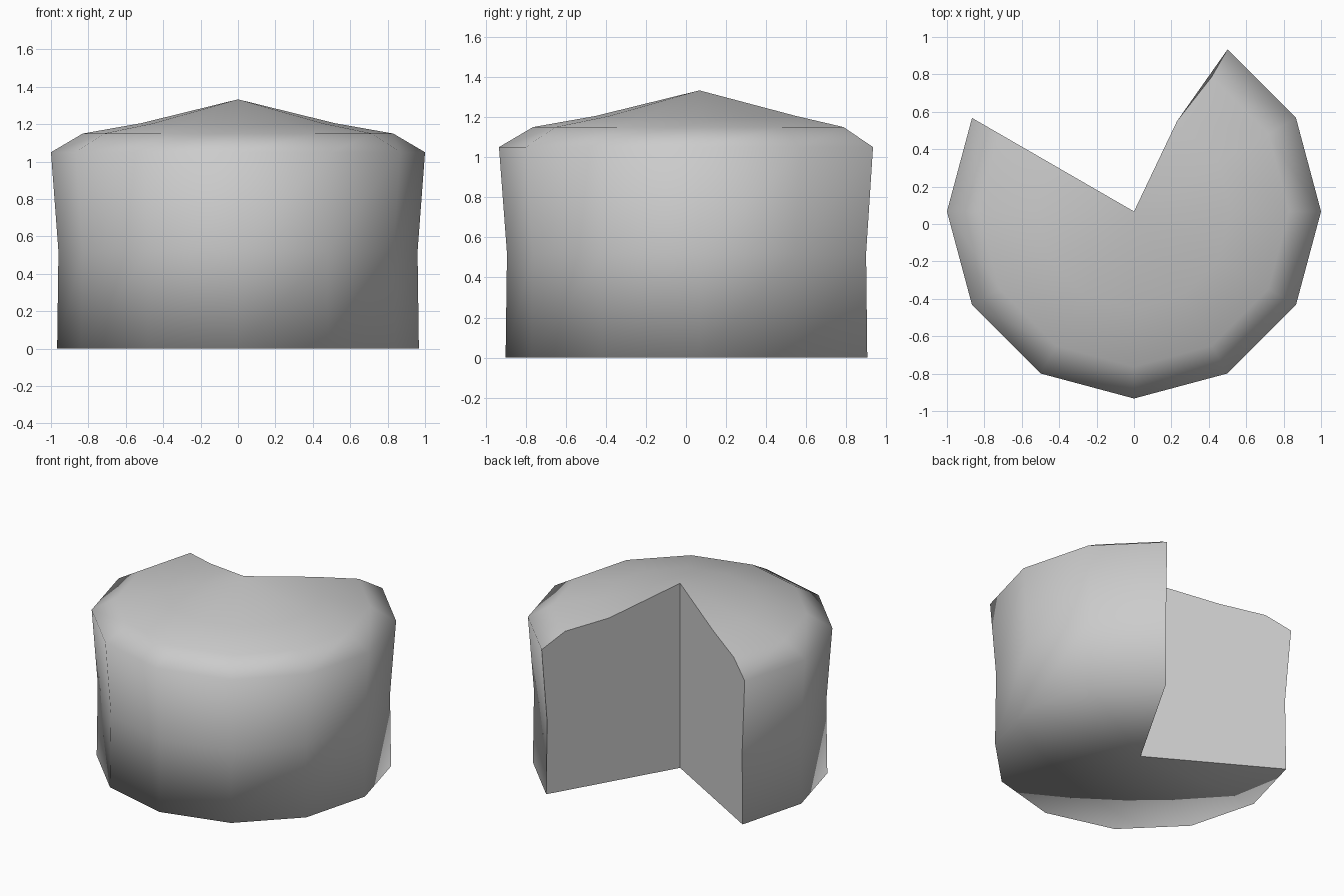
import bpy, bmesh
from math import cos, sin, radians

cube = bpy.data.objects.get("Cube")
if cube:
    bpy.data.objects.remove(cube, do_unlink=True)

# Wheel outline as (radius, height), between the bottom and top centre points
PROFILE = [(0.967, 0), (0.96, 0.52), (1, 1.05), (0.83, 1.15), (0.52, 1.205)]
TOP = 1.333
CENTRE_Y = 0.067
START, STEP, SEGMENTS = 150, 30, 9


def ring_vert(bm, radius, angle, z):
    a = radians(angle)
    return bm.verts.new((radius * cos(a), CENTRE_Y + radius * sin(a), z))


bm = bmesh.new()
bottom = bm.verts.new((0, CENTRE_Y, 0))
top = bm.verts.new((0, CENTRE_Y, TOP))
columns = []
for i in range(SEGMENTS + 1):
    columns.append([ring_vert(bm, r, START + STEP * i, z) for r, z in PROFILE])

# Small outward bulge on the upper edge of one cut
bulge = columns[-1][-1].co
bulge.x, bulge.y = 0.23, 0.55

# Outer skin: base, wall, shoulder and domed top
for a, b in zip(columns, columns[1:]):
    bm.faces.new((bottom, b[0], a[0]))
    for k in range(len(PROFILE) - 1):
        bm.faces.new((a[k], b[k], b[k + 1], a[k + 1]))
    bm.faces.new((a[-1], b[-1], top))

# Flat faces of the missing wedge
cuts = [bm.faces.new([bottom] + c + [top]) for c in (columns[0], columns[-1])]
bmesh.ops.recalc_face_normals(bm, faces=bm.faces[:])
for f in bm.faces:
    f.smooth = True
for f in cuts:
    f.smooth = False
    for e in f.edges:
        e.smooth = False

mesh = bpy.data.meshes.new("cut_wheel")
bm.to_mesh(mesh)
bm.free()

# Plain grey surface
grey = bpy.data.materials.new("light_grey")
grey.use_nodes = True
colour = (0.6, 0.6, 0.6, 1)
grey.diffuse_color = colour
grey.node_tree.nodes["Principled BSDF"].inputs["Base Color"].default_value = colour
mesh.materials.append(grey)

wheel = bpy.data.objects.new("cut_wheel", mesh)
bpy.context.collection.objects.link(wheel)
